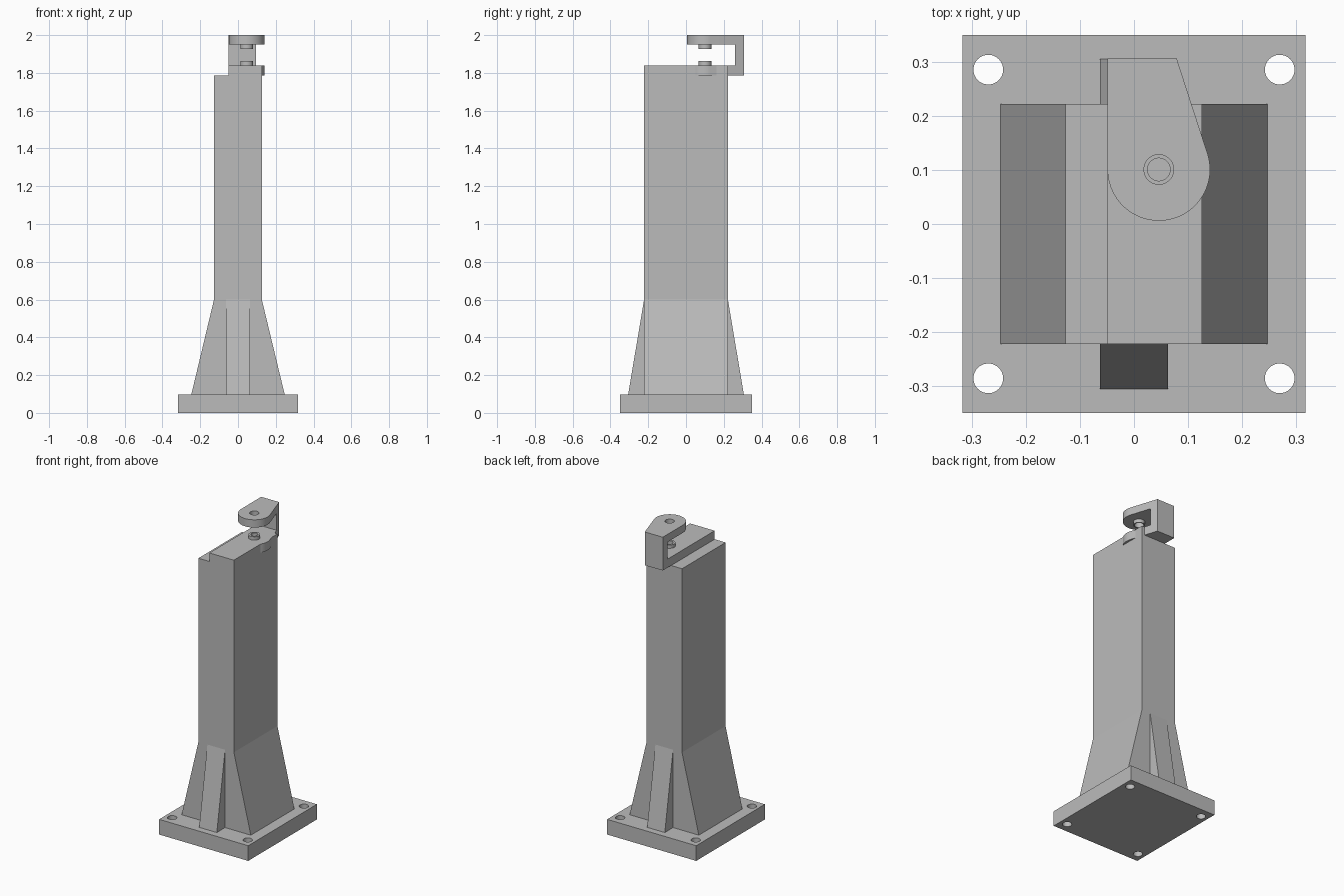
import bpy
import math
from math import cos, sin, radians
from mathutils import Vector

cube = bpy.data.objects.get("Cube")
if cube:
    bpy.data.objects.remove(cube, do_unlink=True)

grey = bpy.data.materials.new("plain grey")
grey.use_nodes = True
COLOUR = (0.5, 0.5, 0.5, 1)
grey.diffuse_color = COLOUR
grey.node_tree.nodes["Principled BSDF"].inputs["Base Color"].default_value = COLOUR


def prism(name, profile, start, end, axis="z"):
    """Extrude a counter-clockwise profile along z, or an (x, z) / (y, z) one along y / x."""
    place = {"z": lambda a, b, t: (a, b, t),
             "y": lambda a, b, t: (a, -t, b),
             "x": lambda a, b, t: (t, a, b)}[axis]
    n = len(profile)
    verts = [place(a, b, t) for t in (start, end) for a, b in profile]
    faces = [list(range(n))[::-1], list(range(n, 2 * n))]
    faces += [[i, (i + 1) % n, n + (i + 1) % n, n + i] for i in range(n)]
    mesh = bpy.data.meshes.new(name)
    mesh.from_pydata(verts, [], faces)
    mesh.materials.append(grey)
    obj = bpy.data.objects.new(name, mesh)
    bpy.context.collection.objects.link(obj)
    return obj


def circle(x, y, r, count=48):
    return [(x + r * cos(math.tau * i / count), y + r * sin(math.tau * i / count))
            for i in range(count)]


def drill(obj, x, y, r, start, end):
    """Cut a round vertical hole and discard the cutter."""
    cutter = prism("hole_cutter", circle(x, y, r), start, end)
    mod = obj.modifiers.new("hole", "BOOLEAN")
    mod.operation = "DIFFERENCE"
    mod.solver = "EXACT"
    mod.object = cutter
    bpy.context.view_layer.objects.active = obj
    bpy.ops.object.modifier_apply(modifier=mod.name)
    bpy.data.objects.remove(cutter, do_unlink=True)


def smooth(obj):
    bpy.ops.object.select_all(action="DESELECT")
    obj.select_set(True)
    bpy.context.view_layer.objects.active = obj
    bpy.ops.object.shade_smooth_by_angle(angle=radians(30))


# Base plate with four bolt holes
BX, BY, BASE = 0.318, 0.35, 0.098
base = prism("base_plate", [(-BX, -BY), (BX, -BY), (BX, BY), (-BX, BY)], 0, BASE)
for sx in (-1, 1):
    for sy in (-1, 1):
        drill(base, sx * 0.27, sy * 0.286, 0.0275, -0.1, 0.2)
smooth(base)

# Column: flared foot, straight shaft, stepped top
LOW, TOP, FLARE = 1.785, 1.84, 0.6
prism("column", [(-0.247, BASE), (0.247, BASE), (0.126, FLARE), (0.126, TOP),
                 (-0.049, TOP), (-0.049, LOW), (-0.127, LOW), (-0.127, FLARE)],
      -0.222, 0.222, "y")

# Tapered ribs on the front and back
prism("front_rib", [(-0.306, BASE), (-0.2, BASE), (-0.2, FLARE), (-0.222, FLARE)],
      -0.063, 0.063, "x")
prism("back_rib", [(0.306, BASE), (0.222, FLARE), (0.2, FLARE), (0.2, BASE)],
      -0.063, 0.063, "x")

# Clamp arm outline: rounded nose, straight left side, tangent right side
CX, CY, R = 0.046, 0.101, 0.095
LEFT, BACK = CX - R, 0.307
corner = Vector((0.079, BACK))
away = corner - Vector((CX, CY))
tangent = math.atan2(away.y, away.x) - math.acos(R / away.length)
sweep = math.pi + tangent
STEPS = 40
outline = [(CX + R * cos(math.pi + sweep * i / STEPS),
            CY + R * sin(math.pi + sweep * i / STEPS)) for i in range(STEPS + 1)]
outline += [tuple(corner), (LEFT, BACK)]

upper_arm = prism("upper_arm", outline, 1.95, 2.0)
drill(upper_arm, CX, CY, 0.0275, 1.9, 2.1)
lower_arm = prism("lower_arm", outline, LOW, TOP)

# Upright joining the two arms
prism("clamp_web", [(LEFT, 0.26), (0.094, 0.26), tuple(corner), (LEFT, BACK)], TOP, 1.95)

# Bushings facing each other across the gap
upper_bushing = prism("upper_bushing", circle(CX, CY, 0.034), 1.927, 1.95)
drill(upper_bushing, CX, CY, 0.0275, 1.9, 2.0)
lower_bushing = prism("lower_bushing", circle(CX, CY, 0.034), TOP, 1.862)
drill(lower_bushing, CX, CY, 0.021, 1.8, 1.9)

for part in (upper_arm, lower_arm, upper_bushing, lower_bushing):
    smooth(part)
